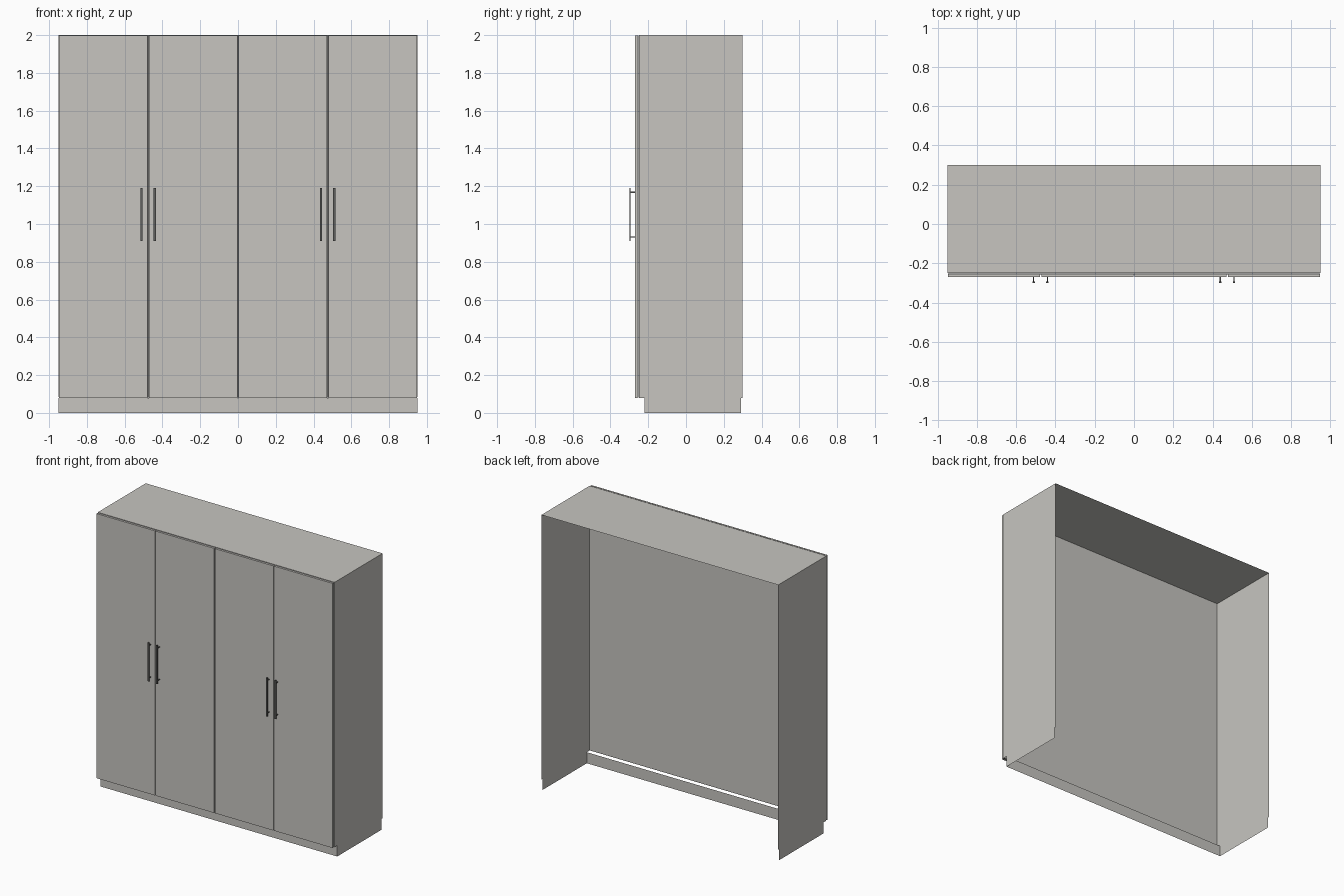
import bpy, bmesh

cube = bpy.data.objects.get("Cube")
if cube:
    bpy.data.objects.remove(cube, do_unlink=True)


def material(name, rgb):
    mat = bpy.data.materials.new(name)
    mat.use_nodes = True
    mat.diffuse_color = (*rgb, 1)
    mat.node_tree.nodes["Principled BSDF"].inputs["Base Color"].default_value = (*rgb, 1)
    return mat


board = material("warm grey board", (0.57, 0.56, 0.53))
dark = material("dark grey metal", (0.12, 0.12, 0.115))


def finish(name, bm, mat):
    mesh = bpy.data.meshes.new(name)
    bm.to_mesh(mesh)
    bm.free()
    mesh.materials.append(mat)
    obj = bpy.data.objects.new(name, mesh)
    bpy.context.collection.objects.link(obj)
    return obj


def sheet(name, points, mat):
    bm = bmesh.new()
    bm.faces.new([bm.verts.new(p) for p in points])
    return finish(name, bm, mat)


def add_box(bm, xs, ys, zs):
    verts = bmesh.ops.create_cube(bm, size=1)["verts"]
    for v in verts:
        v.co = [(a + b) / 2 + c * (b - a) for (a, b), c in zip((xs, ys, zs), v.co)]


def box(name, xs, ys, zs, mat):
    bm = bmesh.new()
    add_box(bm, xs, ys, zs)
    return finish(name, bm, mat)


W, FRONT, BACK, TOE, BASE, TOP = 0.95, -0.25, 0.30, -0.22, 0.08, 2.0

# Carcass: thin sides notched around the plinth, open at the back and below
profile = [(FRONT, BASE), (TOE, BASE), (TOE, 0), (0.29, 0),
           (0.29, BASE), (BACK, BASE), (BACK, TOP), (FRONT, TOP)]
sheet("left_side", [(W, y, z) for y, z in profile], board)
sheet("right_side", [(-W, y, z) for y, z in reversed(profile)], board)
sheet("top_panel", [(-W, FRONT, TOP), (W, FRONT, TOP), (W, BACK, TOP), (-W, BACK, TOP)], board)


def upright(name, y, low, high):
    sheet(name, [(-W, y, low), (W, y, low), (W, y, high), (-W, y, high)], board)


upright("front_panel", FRONT, BASE + 0.005, TOP)
upright("plinth_front", TOE, 0, BASE)

# Dark recess behind the doors
box("door_recess", (-W + 0.002, W - 0.002), (-0.257, FRONT - 0.001), (BASE + 0.002, TOP - 0.003), dark)

# Four equal doors with narrow gaps
door_width = W / 2
for i in range(4):
    left = -W + i * door_width
    box(f"door_{i + 1}", (left + 0.003, left + door_width - 0.003),
        (-0.27, -0.257), (BASE, TOP - 0.001), board)

# Bar handles in pairs beside the outer door gaps
for i, x in enumerate((-0.511, -0.441, 0.439, 0.509)):
    bm = bmesh.new()
    add_box(bm, (x - 0.006, x + 0.006), (-0.30, -0.293), (0.91, 1.19))
    for z in (0.932, 1.168):
        add_box(bm, (x - 0.003, x + 0.003), (-0.294, -0.27), (z - 0.003, z + 0.003))
    finish(f"handle_{i + 1}", bm, dark)
